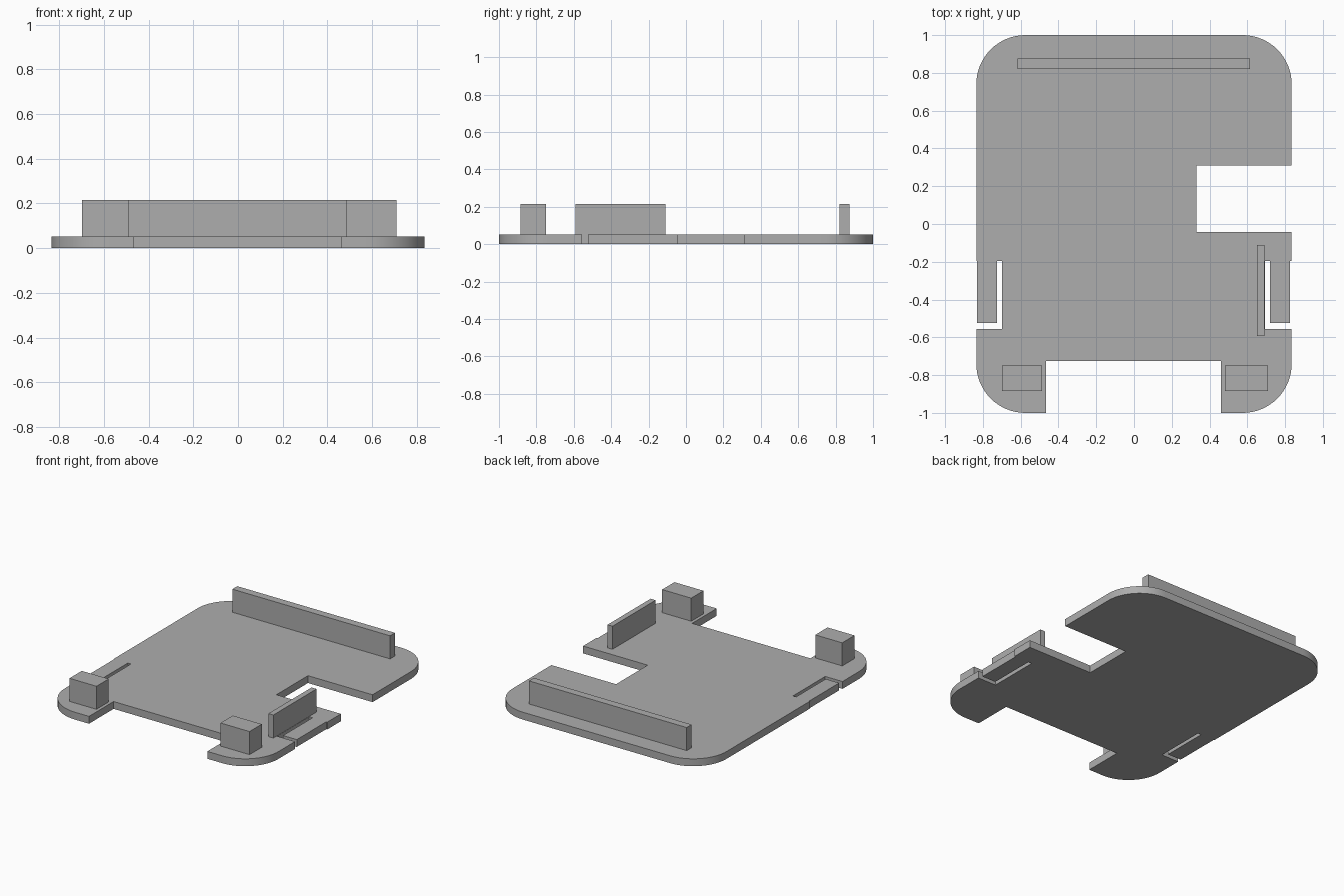
import bpy
import bmesh
from math import cos, sin, radians

cube = bpy.data.objects.get("Cube")
if cube:
    bpy.data.objects.remove(cube, do_unlink=True)

W, L, R = 0.835, 1.0, 0.26      # half width, half length, corner radius
THICK, TOP = 0.052, 0.215

grey = bpy.data.materials.new("plain grey")
grey.use_nodes = True
colour = (0.42, 0.42, 0.42, 1)
grey.diffuse_color = colour
grey.node_tree.nodes["Principled BSDF"].inputs["Base Color"].default_value = colour


def prism(name, points, z0, z1):
    """Extrude a flat outline upwards into a solid object."""
    bm = bmesh.new()
    face = bm.faces.new([bm.verts.new((x, y, z0)) for x, y in points])
    up = bmesh.ops.extrude_face_region(bm, geom=[face])["geom"]
    bmesh.ops.translate(bm, vec=(0, 0, z1 - z0),
                        verts=[v for v in up if isinstance(v, bmesh.types.BMVert)])
    bmesh.ops.recalc_face_normals(bm, faces=bm.faces)
    mesh = bpy.data.meshes.new(name)
    bm.to_mesh(mesh)
    bm.free()
    mesh.materials.append(grey)
    obj = bpy.data.objects.new(name, mesh)
    bpy.context.collection.objects.link(obj)
    return obj


def box(name, x0, x1, y0, y1):
    """Upright block standing on the plate."""
    return prism(name, [(x0, y0), (x1, y0), (x1, y1), (x0, y1)], THICK, TOP)


def corner(sx, sy, start, steps=16):
    """Quarter circle of the plate outline, counter-clockwise."""
    angles = [radians(start + 90 * i / steps) for i in range(steps + 1)]
    return [(sx * (W - R) + R * cos(a), sy * (L - R) + R * sin(a)) for a in angles]


def clip(side, slot_in, slot_out, edge):
    """Spring clip on one edge, front to back: gap, slot, then tongue."""
    path = [(W, -0.555), (slot_in, -0.555), (slot_in, -0.195), (slot_out, -0.195),
            (slot_out, -0.525), (edge, -0.525), (edge, -0.195), (W, -0.195)]
    return [(side * x, y) for x, y in path]


# Base plate: rounded corners, clips, side cut-out and front cut-out
outline = corner(1, -1, 270)
outline += clip(1, 0.693, 0.72, 0.827)
outline += [(W, -0.043), (0.33, -0.043), (0.33, 0.31), (W, 0.31)]
outline += corner(1, 1, 0) + corner(-1, 1, 90)
outline += clip(-1, 0.70, 0.725, 0.83)[::-1]
outline += corner(-1, -1, 180)
outline += [(-0.465, -L), (-0.465, -0.725), (0.46, -0.725), (0.46, -L)]
plate = prism("base_plate", outline, 0, THICK)

# Upright walls and front blocks
box("back_wall", -0.618, 0.615, 0.82, 0.875)
box("side_wall", 0.652, 0.691, -0.592, -0.11)
box("front_block_left", 0.483, 0.71, -0.885, -0.748)
box("front_block_right", -0.698, -0.487, -0.885, -0.748)

# Smooth rounded corners, crisp edges
bpy.ops.object.select_all(action='DESELECT')
plate.select_set(True)
bpy.context.view_layer.objects.active = plate
bpy.ops.object.shade_smooth_by_angle(angle=radians(30))
